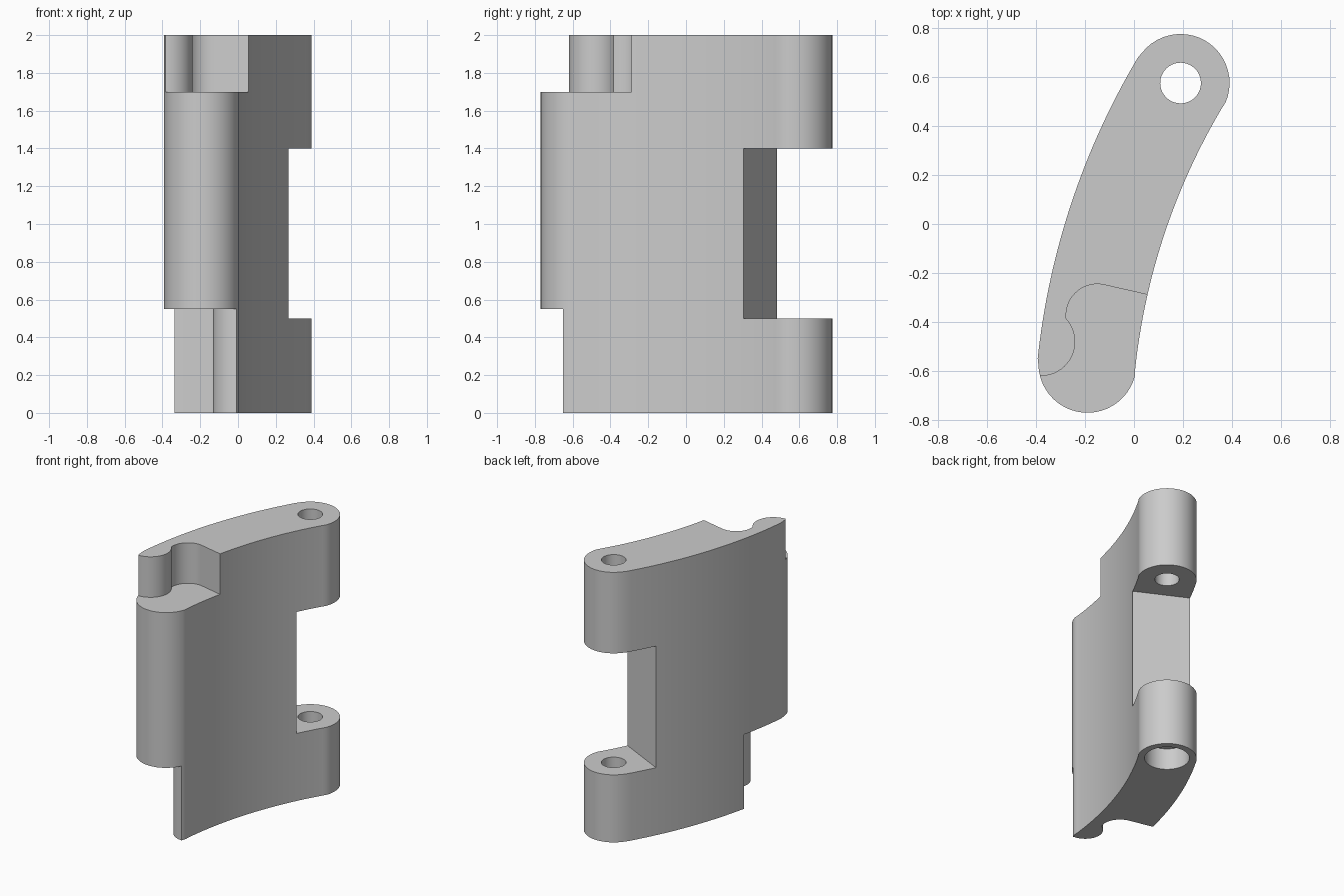
import bpy, bmesh, math
from mathutils import Vector

if "Cube" in bpy.data.objects:
    bpy.data.objects.remove(bpy.data.objects["Cube"], do_unlink=True)

CENTER = Vector((2.62, -0.87))   # centre of the curved plate
MID_R, HALF = 2.83, 0.2          # centreline radius, half thickness
HINGE = Vector((0.19, 0.575))
FOOT = Vector((-0.19, -0.57))


def arc(c, r, start, end, n=24):
    return [Vector((c[0] + r * math.cos(math.radians(start + (end - start) * i / n)),
                    c[1] + r * math.sin(math.radians(start + (end - start) * i / n))))
            for i in range(n + 1)]


def heading(p):
    d = p - CENTER
    return math.degrees(math.atan2(d.y, d.x))


def flip(p):
    """Mirror a point across the plate's curved centreline."""
    d = p - CENTER
    return CENTER + d.normalized() * (2 * MID_R - d.length)


def prism(name, outline, z0, z1):
    bm = bmesh.new()
    face = bm.faces.new([bm.verts.new((p[0], p[1], z0)) for p in outline])
    top = bmesh.ops.extrude_face_region(bm, geom=[face])["geom"]
    bmesh.ops.translate(bm, vec=(0, 0, z1 - z0),
                        verts=[v for v in top if isinstance(v, bmesh.types.BMVert)])
    bmesh.ops.recalc_face_normals(bm, faces=bm.faces)
    mesh = bpy.data.meshes.new(name)
    bm.to_mesh(mesh)
    bm.free()
    obj = bpy.data.objects.new(name, mesh)
    bpy.context.collection.objects.link(obj)
    return obj


def cut(target, cutter):
    cutter.hide_render = True
    mod = target.modifiers.new("cut", "BOOLEAN")
    mod.operation, mod.solver, mod.object = "DIFFERENCE", "EXACT", cutter
    bpy.context.view_layer.objects.active = target
    bpy.ops.object.modifier_apply(modifier=mod.name)
    bpy.data.objects.remove(cutter, do_unlink=True)


# Curved plate with rounded ends
a_hinge, a_foot = heading(HINGE), heading(FOOT)
outline = (arc(CENTER, MID_R + HALF, a_hinge, a_foot, 32)
           + arc(FOOT, HALF, a_foot, a_foot + 180)[1:-1]
           + arc(CENTER, MID_R - HALF, a_foot, a_hinge, 32)
           + arc(HINGE, HALF, a_hinge - 180, a_hinge)[1:-1])
body = prism("hinge_plate", outline, 0, 2)

# Interlocking hook notches: top on the inner side, bottom on the outer side
hook = ([Vector((0.3, -0.344))]
        + arc((-0.15, -0.372), 0.127, 78, 180, 16)
        + arc((-0.38, -0.48), 0.14, 43, -95, 20)
        + [Vector(p) for p in ((-0.6, -0.62), (-0.6, -1), (0.3, -1))])
cut(body, prism("top_notch", hook, 1.7, 2.2))
cut(body, prism("bottom_notch", [flip(p) for p in hook], -0.2, 0.55))

# Gap between the two knuckles, with a radial back wall
wall = Vector((math.cos(math.radians(153.5)), math.sin(math.radians(153.5))))
ahead = Vector((wall.y, -wall.x))
inner, outer = CENTER + wall * 2.4, CENTER + wall * 3.3
cut(body, prism("knuckle_gap", [inner, outer, outer + ahead, inner + ahead], 0.5, 1.4))

# Pin hole and the wider recess underneath
cut(body, prism("pin_hole", arc(HINGE, 0.083, 0, 360, 40)[:-1], -0.2, 2.2))
cut(body, prism("pin_recess", arc(HINGE, 0.152, 0, 360, 40)[:-1], -0.2, 0.16))

# Material and shading
grey = bpy.data.materials.new("light grey")
grey.use_nodes = True
color = (0.6, 0.6, 0.6, 1)
grey.diffuse_color = color
grey.node_tree.nodes["Principled BSDF"].inputs["Base Color"].default_value = color
body.data.materials.clear()
body.data.materials.append(grey)
bpy.ops.object.select_all(action="DESELECT")
body.select_set(True)
bpy.context.view_layer.objects.active = body
bpy.ops.object.shade_smooth_by_angle(angle=math.radians(30))
